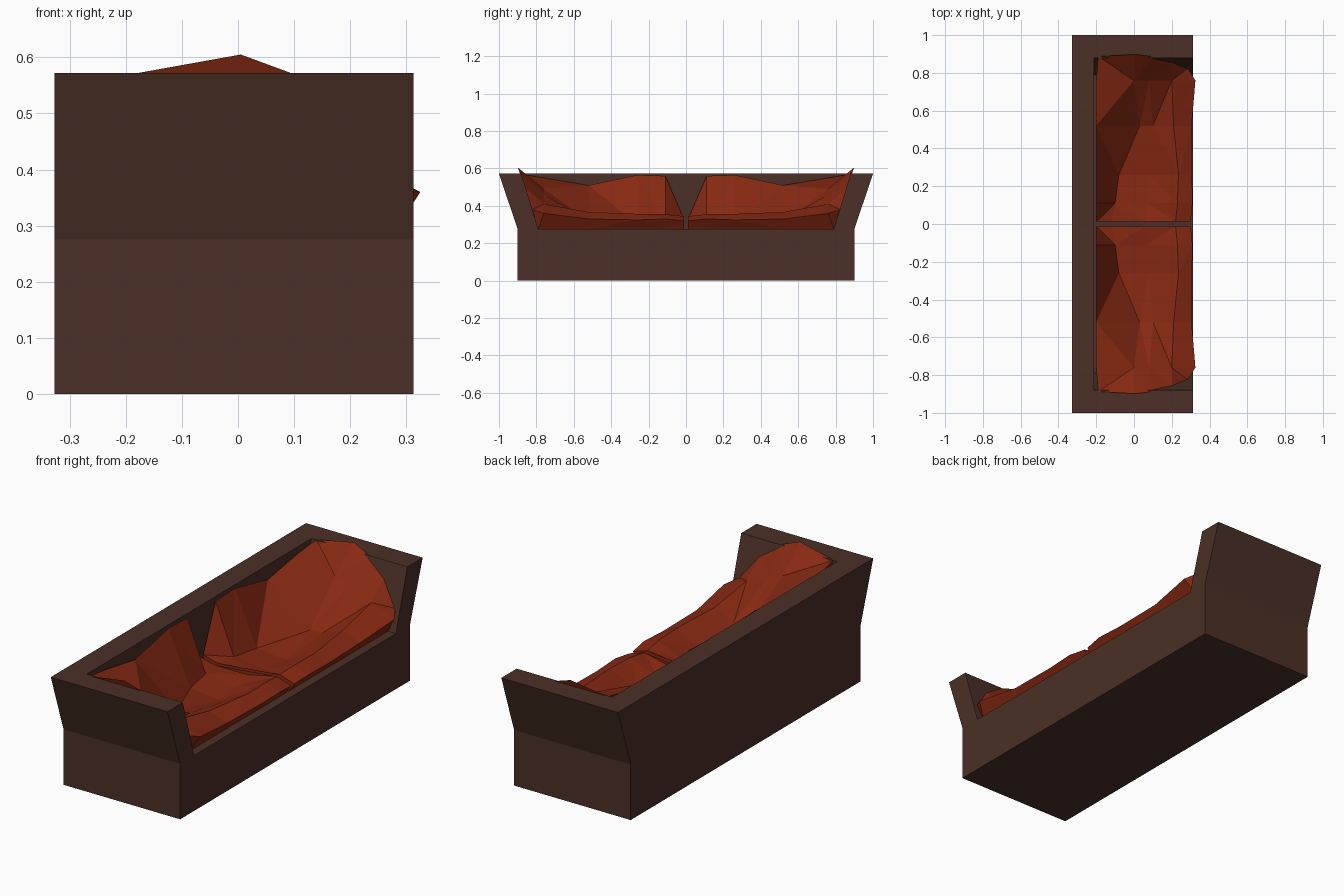
import bpy, bmesh

if "Cube" in bpy.data.objects:
    bpy.data.objects.remove(bpy.data.objects["Cube"])


def material(name, rgb):
    m = bpy.data.materials.new(name)
    m.diffuse_color = (*rgb, 1)
    m.use_nodes = True
    m.node_tree.nodes["Principled BSDF"].inputs["Base Color"].default_value = m.diffuse_color
    return m


wood = material("dark brown", (0.07, 0.03, 0.02))
rust = material("rust red", (0.24, 0.022, 0.006))


def make_object(name, bm, mat):
    bmesh.ops.recalc_face_normals(bm, faces=bm.faces)
    me = bpy.data.meshes.new(name)
    bm.to_mesh(me)
    bm.free()
    me.materials.append(mat)
    ob = bpy.data.objects.new(name, me)
    bpy.context.collection.objects.link(ob)
    return ob


def prism(name, half, x0, x1, mat):
    """Extrude a profile, given as its +y half (y, z), along x."""
    profile = half + [(-y, z) for y, z in reversed(half)]
    bm = bmesh.new()
    a = [bm.verts.new((x0, y, z)) for y, z in profile]
    b = [bm.verts.new((x1, y, z)) for y, z in profile]
    n = len(profile)
    bm.faces.new(a)
    bm.faces.new(b)
    for i in range(n):
        j = (i + 1) % n
        bm.faces.new((a[i], a[j], b[j], b[i]))
    return make_object(name, bm, mat)


# Frame: solid back panel, then base with flared arms
outer = [(0.9, 0), (0.9, 0.275), (1.0, 0.572)]
prism("back_panel", outer, -0.327, -0.213, wood)
prism("base_and_arms", outer + [(0.88, 0.572), (0.79, 0.275)], -0.213, 0.313, wood)

# Rumpled cushion: cross sections (x, z) from back to front along y,
# each optionally leaning outwards with height
SEAT = 0.276
rows = [
    (0.012, 0, [(-0.2, 0.33), (-0.12, 0.31), (0.06, 0.31), (0.22, 0.345), (0.30, 0.32)]),
    (0.11, 0, [(-0.2, 0.56), (-0.10, 0.31), (0.07, 0.295), (0.23, 0.355), (0.31, 0.33)]),
    (0.26, 0, [(-0.2, 0.565), (-0.08, 0.30), (0.08, 0.285), (0.235, 0.357), (0.307, 0.325)]),
    (0.52, 0, [(-0.2, 0.51), (0.03, 0.32), (0.10, 0.325), (0.21, 0.367), (0.305, 0.33)]),
    (0.76, 0, [(-0.2, 0.55), (0.0, 0.49), (0.08, 0.46), (0.2, 0.41), (0.325, 0.36)]),
    (0.79, 0.33, [(-0.19, 0.57), (0.005, 0.605), (0.1, 0.57), (0.2, 0.50), (0.285, 0.38)]),
]
bm = bmesh.new()
grid = []
for y, lean, pts in rows:
    pts = [(-0.2, SEAT)] + pts + [(0.27, SEAT)]
    grid.append([bm.verts.new((x, y + lean * (z - SEAT), z)) for x, z in pts])
n = len(grid[0])
for r, s in zip(grid, grid[1:]):
    for i in range(n):
        j = (i + 1) % n
        q = (r[i], r[j], s[j], s[i])
        bm.faces.new(q)
for end in (grid[0], grid[-1]):
    bm.faces.new(end)
bmesh.ops.triangulate(bm, faces=bm.faces)
cushion = make_object("cushions", bm, rust)
mirror = cushion.modifiers.new("mirror", "MIRROR")
mirror.use_axis = (False, True, False)
mirror.use_clip = False
mirror.use_mirror_merge = False
